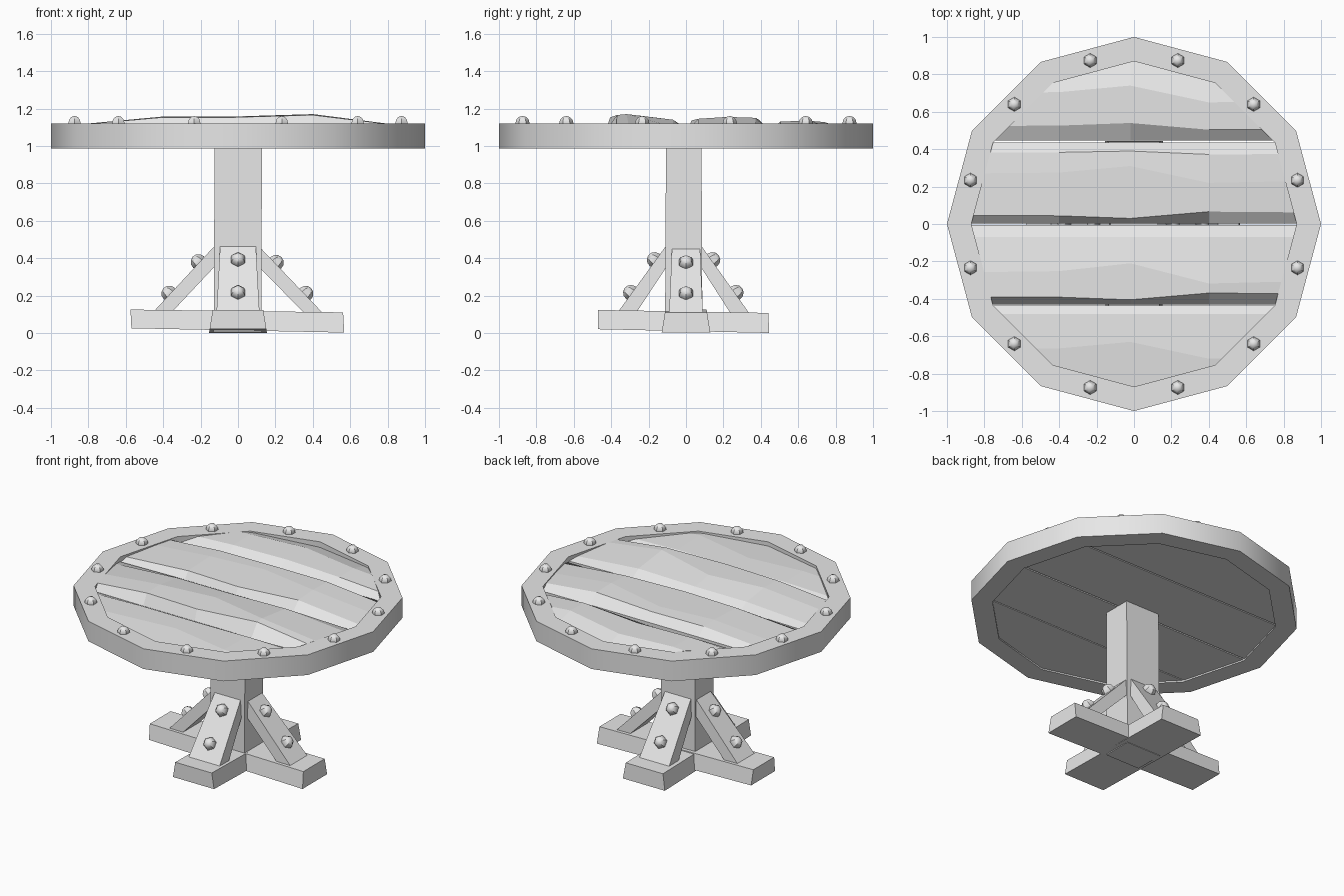
import bpy, bmesh, math
from mathutils import Vector, Matrix

if "Cube" in bpy.data.objects:
    bpy.data.objects.remove(bpy.data.objects["Cube"], do_unlink=True)

GREY = (0.8, 0.8, 0.8, 1.0)
grey = bpy.data.materials.new("plain_grey")
grey.use_nodes = True
grey.diffuse_color = GREY
grey.node_tree.nodes["Principled BSDF"].inputs["Base Color"].default_value = GREY


def finish(bm, name, smooth=0):
    """Turn a bmesh into an object, smooth below the given angle."""
    bmesh.ops.recalc_face_normals(bm, faces=bm.faces)
    mesh = bpy.data.meshes.new(name)
    bm.to_mesh(mesh)
    bm.free()
    mesh.materials.append(grey)
    if smooth:
        mesh.shade_smooth()
        mesh.set_sharp_from_angle(angle=math.radians(smooth))
    obj = bpy.data.objects.new(name, mesh)
    bpy.context.collection.objects.link(obj)
    return obj


def loft(bm, sections):
    """Skin a row of matching closed sections and cap both ends."""
    loops = [[bm.verts.new(p) for p in s] for s in sections]
    n = len(loops[0])
    for a, b in zip(loops, loops[1:]):
        for i in range(n):
            j = (i + 1) % n
            bm.faces.new((a[i], a[j], b[j], b[i]))
    bm.faces.new(loops[0])
    bm.faces.new(loops[-1])


def slab(name, profile, low, high, turn=0):
    """Timber with a side profile; half width goes from low to high."""
    zs = [z for _, z in profile]
    z0, z1 = min(zs), max(zs)
    bm = bmesh.new()

    def side(s):
        return [(x, s * (low + (high - low) * (z - z0) / (z1 - z0)), z)
                for x, z in profile]
    loft(bm, [side(-1), side(1)])
    bm.transform(Matrix.Rotation(math.radians(turn), 4, 'Z'))
    return finish(bm, name)


def bolt(name, place, normal, radius):
    """Six-sided domed bolt head."""
    bm = bmesh.new()
    bmesh.ops.create_uvsphere(bm, u_segments=6, v_segments=6, radius=radius)
    turn = Vector(normal).to_track_quat('Z', 'Y').to_matrix().to_4x4()
    bm.transform(Matrix.Translation(place) @ turn)
    return finish(bm, name, 40)


# Twelve-sided rim
bm = bmesh.new()
ring = []
for k in range(12):
    c, s = math.cos(k * math.pi / 6), math.sin(k * math.pi / 6)
    ring.append([bm.verts.new((r * c, r * s, z)) for r, z in
                 ((1, 0.985), (1, 1.12), (0.87, 1.12), (0.87, 0.985))])
for k in range(12):
    a, b = ring[k], ring[(k + 1) % 12]
    for i in range(4):
        j = (i + 1) % 4
        bm.faces.new((a[i], b[i], b[j], a[j]))
finish(bm, "table_rim", 40)

# Rim bolts between the corners
for k in range(12):
    a = math.radians(15 + 30 * k)
    bolt("rim_bolt", (0.905 * math.cos(a), 0.905 * math.sin(a), 1.122),
         (0, 0, 1), 0.038)

# Warped planks: crown rows as (y, z, waviness), swept along x and trimmed
COLUMNS = ((-0.9, 0.3, 0.2), (-0.4, 0.85, 0.3), (-0.02, 0.85, 1),
           (0.4, 1, -0.8), (0.9, 0.25, -0.6))
PLANKS = {
    "front_plank": ((-0.9, 1.09, 0), (-0.68, 1.115, 0.05),
                    (-0.48, 1.11, 0), (-0.437, 1.085, 0)),
    "front_middle_plank": ((-0.43, 1.08, 0), (-0.385, 1.165, -0.02),
                           (-0.27, 1.17, 0.06), (-0.07, 1.14, 0),
                           (-0.006, 1.1, 0)),
    "back_middle_plank": ((0.004, 1.08, 0), (0.05, 1.145, -0.02),
                          (0.26, 1.155, 0.05), (0.38, 1.15, 0.01),
                          (0.437, 1.09, 0)),
    "back_plank": ((0.446, 1.07, 0), (0.52, 1.13, 0.02),
                   (0.69, 1.135, 0.05), (0.9, 1.07, 0)),
}
EDGE = 1.085
for name, rows in PLANKS.items():
    sections = []
    for x, lift, wave in COLUMNS:
        crown = [(x, y + w * wave, EDGE + (z - EDGE) * lift) for y, z, w in rows]
        sections.append(crown + [(x, rows[-1][0], 0.995), (x, rows[0][0], 0.995)])
    bm = bmesh.new()
    loft(bm, sections)
    for k in range(12):
        a = math.radians(15 + 30 * k)
        out = Vector((math.cos(a), math.sin(a), 0))
        bmesh.ops.bisect_plane(
            bm, geom=bm.verts[:] + bm.edges[:] + bm.faces[:],
            plane_co=out * 0.87 * math.cos(math.pi / 12),
            plane_no=out, clear_outer=True)
        bmesh.ops.holes_fill(bm, edges=bm.edges[:], sides=0)
    finish(bm, name)

# Central post
slab("central_post", [(-0.13, 0.005), (0.125, 0.005), (0.128, 1.0), (-0.125, 1.0)],
     0.1, 0.095).location.y = -0.012

# Crossed foot beams
slab("long_foot_beam", [(-0.57, 0.025), (0.568, 0.002), (0.562, 0.11), (-0.575, 0.125)],
     0.13, 0.11)
slab("short_foot_beam", [(-0.47, 0.02), (0.445, 0), (0.44, 0.107), (-0.47, 0.123)],
     0.155, 0.135, 90)

# Braces: direction, foot reach, post reach, height, half widths
BRACES = (("left", 0, 0.45, 0.12, 0.455, 0.09, 0.075),
          ("right", 180, 0.455, 0.13, 0.46, 0.09, 0.075),
          ("back", 90, 0.335, 0.075, 0.475, 0.11, 0.095),
          ("front", -90, 0.365, 0.1, 0.475, 0.115, 0.095))
for name, turn, foot, top, height, low, high in BRACES:
    slab(name + "_brace",
         [(foot, 0.11), (top, height), (top - 0.01, height - 0.1), (foot - 0.1, 0.11)],
         low, high, turn)
    # Two bolts on the sloping face
    spin = Matrix.Rotation(math.radians(turn), 3, 'Z')
    normal = spin @ Vector((height - 0.11, 0, foot - top)).normalized()
    for t in (0.28, 0.76):
        spot = spin @ Vector((foot + (top - foot) * t, 0, 0.11 + (height - 0.11) * t))
        bolt(name + "_brace_bolt", spot + normal * 0.005, normal, 0.042)
